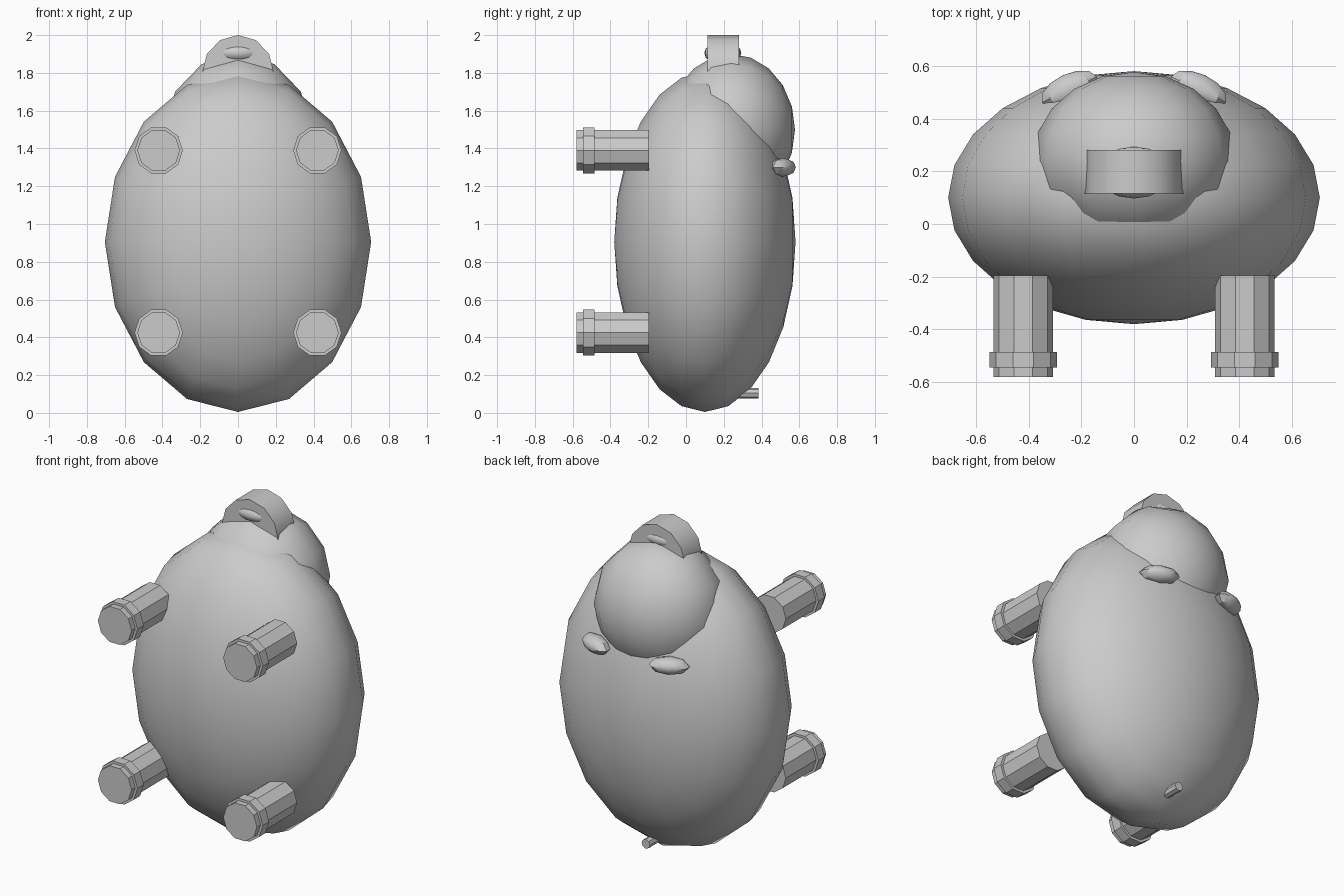
import bpy
import math
from mathutils import Matrix, Vector

cube = bpy.data.objects.get("Cube")
if cube:
    bpy.data.objects.remove(cube, do_unlink=True)

# Single plain grey
grey = bpy.data.materials.new("plain_grey")
grey.use_nodes = True
color = (0.6, 0.6, 0.6, 1)
grey.diffuse_color = color
grey.node_tree.nodes["Principled BSDF"].inputs["Base Color"].default_value = color

# Turns the local z axis to point along y
ALONG_Y = Matrix.Rotation(math.radians(90), 4, 'X')


def finish(name, center, radii, turn=Matrix()):
    """Scale, orient and place the primitive, then shade it."""
    obj = bpy.context.object
    obj.name = name
    obj.data.transform(Matrix.Translation(Vector(center)) @ turn
                       @ Matrix.Diagonal((*radii, 1)) @ ALONG_Y)
    obj.data.materials.append(grey)
    bpy.ops.object.shade_smooth_by_angle(angle=math.radians(35))
    return obj


def ellipsoid(name, center, radii, segments, rings, turn=Matrix()):
    bpy.ops.mesh.primitive_uv_sphere_add(segments=segments, ring_count=rings, radius=1)
    return finish(name, center, radii, turn)


def cylinder(name, x, z, y_front, y_back, rx, rz, sides, spin=0):
    bpy.ops.mesh.primitive_cylinder_add(vertices=sides, radius=1, depth=2)
    bpy.context.object.data.transform(Matrix.Rotation(math.radians(spin), 4, 'Z'))
    half = (y_back - y_front) / 2
    return finish(name, (x, y_front + half, z), (rx, half, rz))


# Body and head
ellipsoid("body", (0, 0.1, 0.905), (0.705, 0.48, 0.9), 16, 12)
ellipsoid("head", (0, 0.24, 1.5), (0.385, 0.337, 0.4), 12, 10)

# Snout with the bulge that shows on both of its ends
cylinder("snout", 0, 1.8, 0.115, 0.28, 0.19, 0.2, 12)
ellipsoid("nose_bulge", (0, 0.195, 1.905), (0.145, 0.098, 0.06), 16, 8)

# Legs with hoof bands, and ears
for side, s in (("left", 1), ("right", -1)):
    for place, z in (("front", 1.39), ("back", 0.425)):
        cylinder(f"{place}_{side}_leg", s * 0.42, z, -0.58, -0.195, 0.113, 0.113, 10, 90)
        cylinder(f"{place}_{side}_hoof_band", s * 0.42, z, -0.545, -0.485, 0.128, 0.128, 10, 90)
    ellipsoid(f"{side}_ear", (s * 0.245, 0.51, 1.3), (0.115, 0.06, 0.05), 8, 6,
              Matrix.Rotation(math.radians(-25 * s), 4, 'Z'))

# Tail
cylinder("tail", 0, 0.105, 0.22, 0.385, 0.028, 0.028, 8)
